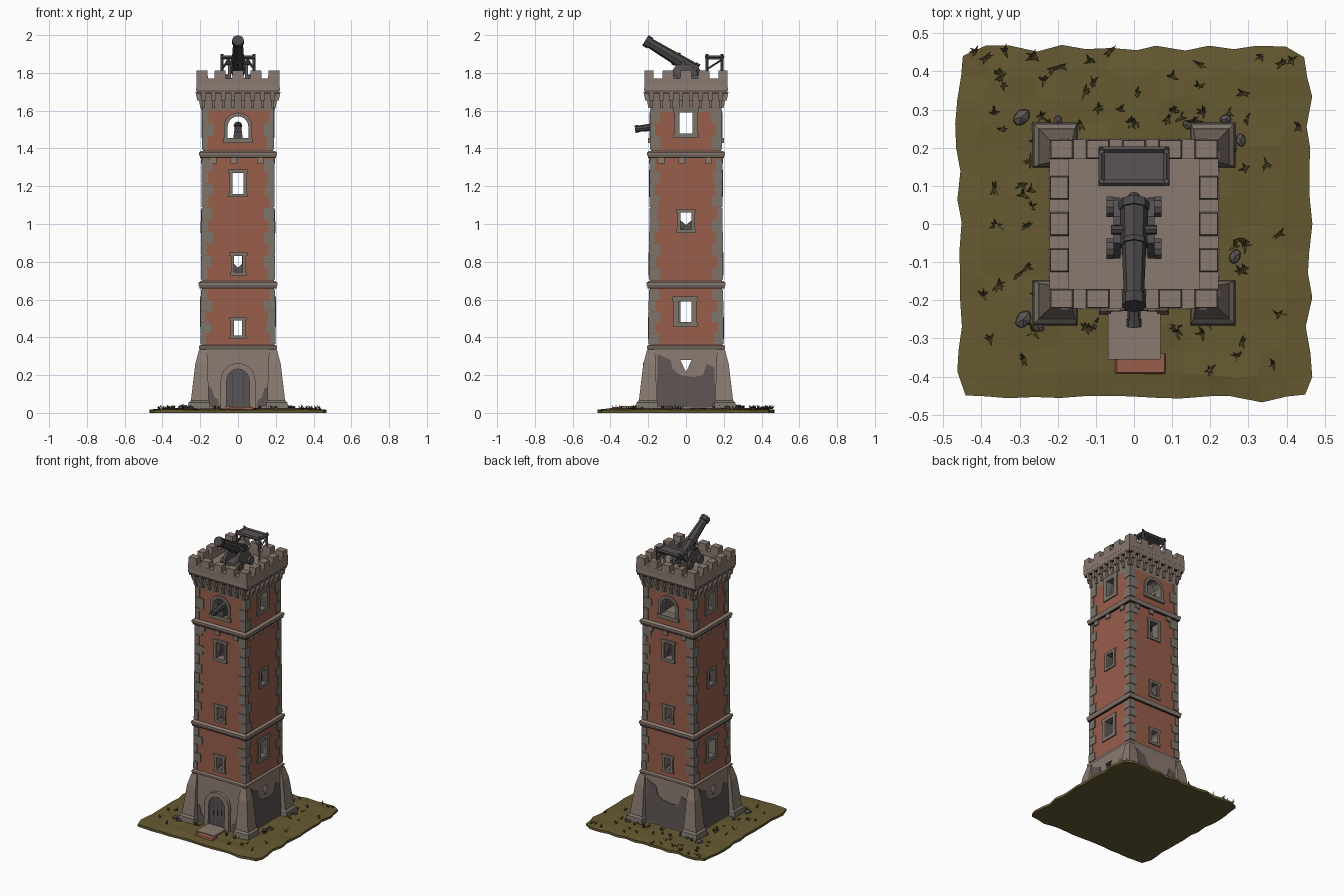
import bpy, bmesh, math, random
from mathutils import Vector, Matrix

random.seed(4)
if "Cube" in bpy.data.objects:
    bpy.data.objects.remove(bpy.data.objects["Cube"])


def material(name, code):
    rgb = [int(code[i:i + 2], 16) / 255 for i in (0, 2, 4)]
    lin = [c / 12.92 if c < 0.04 else ((c + 0.055) / 1.055) ** 2.4 for c in rgb]
    m = bpy.data.materials.new(name)
    m.use_nodes = True
    m.diffuse_color = (*lin, 1)
    m.node_tree.nodes["Principled BSDF"].inputs["Base Color"].default_value = (*lin, 1)
    return m


STONE = material("warm stone", "8A7A70")
WEATHERED = material("weathered stone", "7C746A")
PLASTER = material("red plaster", "985E4B")
GREY = material("dark grey plaster", "5E5553")
IRON = material("dark iron", "4A4646")
WOOD = material("grey wood", "585253")
INK = material("dark joint", "3A3431")
EARTH = material("olive ground", "665A32")
GRASS = material("dark grass", "453D20")

# Wall profile: height and half width
PROFILE = [(.02, .215), (.34, .202), (.345, .194), (1.6, .185), (1.7, .205)]


def half(z):
    z = min(max(z, PROFILE[0][0]), PROFILE[-1][0])
    for (z0, h0), (z1, h1) in zip(PROFILE, PROFILE[1:]):
        if z <= z1:
            return h0 + (h1 - h0) * (z - z0) / (z1 - z0)


def make(name, bm, *mats):
    bmesh.ops.recalc_face_normals(bm, faces=bm.faces)
    me = bpy.data.meshes.new(name)
    bm.to_mesh(me)
    bm.free()
    for m in mats:
        me.materials.append(m)
    ob = bpy.data.objects.new(name, me)
    bpy.context.collection.objects.link(ob)
    return ob


def loft(bm, rings, closed=False):
    """Join rings of four corners, each given as z, x0, x1, y0, y1."""
    loops = [[bm.verts.new(p) for p in ((a, c, z), (b, c, z), (b, d, z), (a, d, z))]
             for z, a, b, c, d in rings]
    pairs = list(zip(loops, loops[1:])) + ([(loops[-1], loops[0])] if closed else [])
    for lo, hi in pairs:
        for i in range(4):
            j = (i + 1) % 4
            bm.faces.new((lo[i], lo[j], hi[j], hi[i]))
    if not closed:
        bm.faces.new(loops[0])
        bm.faces.new(loops[-1])


def square(z, h):
    return (z, -h, h, -h, h)


def box(bm, x0, x1, y0, y1, z0, z1):
    loft(bm, [(z0, x0, x1, y0, y1), (z1, x0, x1, y0, y1)])


def prism(bm, pts, side, out, inn):
    """Extrude a wall-plane outline on side 0 front, 1 left, 2 back, 3 right."""
    rot = Matrix.Rotation(side * math.pi / 2, 3, 'Z')
    a, b = ([bm.verts.new(rot @ Vector((u, -half(z) - off, z))) for u, z in pts]
            for off in (out, inn))
    bm.faces.new(a)
    bm.faces.new(b)
    for i in range(len(pts)):
        j = (i + 1) % len(pts)
        bm.faces.new((a[i], a[j], b[j], b[i]))


def rect(u0, u1, z0, z1):
    return [(u0, z0), (u1, z0), (u1, z1), (u0, z1)]


def arch(r, z0, spring, n=10):
    arc = [(r * math.cos(math.pi * i / n), spring + r * math.sin(math.pi * i / n))
           for i in range(n + 1)]
    return [(r, z0)] + arc + [(-r, z0)]


def arch_ring(bm, side, r0, r1, z0, spring, out, inn):
    a, b = arch(r0, z0, spring), arch(r1, z0, spring)
    for i in range(len(a) - 1):
        prism(bm, [a[i], b[i], b[i + 1], a[i + 1]], side, out, inn)


def rod(bm, p, q, r0, r1=None, n=4):
    p, q = Vector(p), Vector(q)
    m = Matrix.Translation((p + q) / 2) @ (q - p).to_track_quat('Z', 'Y').to_matrix().to_4x4()
    bmesh.ops.create_cone(bm, cap_ends=True, segments=n, radius1=r0,
                          radius2=r0 if r1 is None else r1, depth=(q - p).length, matrix=m)


# Window openings by axis
FRONT = [(-.022, .022, .41, .49), (-.02, .025, .745, .83), (-.03, .03, 1.16, 1.27)]
SIDE = [(-.04, .03, .48, .59), (-.03, .03, .97, 1.06), (-.035, .035, 1.48, 1.59)]
HOLE = [(-.03, .28), (.03, .28), (0, .215)]

# Hollow tower walls with openings cut through
bm = bmesh.new()
loft(bm, [square(z, h) for z, h in PROFILE] + [square(1.7, .145), square(.02, .145)], closed=True)
walls = make("tower_walls", bm, PLASTER, STONE, GREY)
for name, shapes, side in (
        ("front_cutter", [rect(*w) for w in FRONT] + [arch(.055, 1.455, 1.515)], 0),
        ("side_cutter", [rect(*w) for w in SIDE] + [HOLE], 1)):
    bm = bmesh.new()
    for s in shapes:
        prism(bm, s, side, .1, -.6)
    cutter = make(name, bm)
    cutter.hide_render = True
    mod = walls.modifiers.new(name, 'BOOLEAN')
    mod.object, mod.solver = cutter, 'EXACT'
cut = bpy.data.meshes.new_from_object(walls.evaluated_get(bpy.context.evaluated_depsgraph_get()))
walls.modifiers.clear()
walls.data = cut
for name in ("front_cutter", "side_cutter"):
    bpy.data.objects.remove(bpy.data.objects[name])
for f in cut.polygons:
    c = f.center
    inside = max(abs(c.x), abs(c.y)) < half(c.z) - .015
    f.material_index = 2 if inside else 1 if c.z < .345 or c.z > 1.59 else 0

# Inner floors
bm = bmesh.new()
for z in (.34, .68, 1.37):
    loft(bm, [square(z - .01, .15), square(z + .01, .15)])
make("inner_floors", bm, WOOD)

# Window surrounds, with broken boards in the middle openings
bm, boards = bmesh.new(), bmesh.new()
for side in range(4):
    for u0, u1, z0, z1 in (SIDE if side % 2 else FRONT):
        b = .026 if u1 - u0 > .065 else .018
        for r in (rect(u0 - b, u0, z0, z1), rect(u1, u1 + b, z0, z1),
                  rect(u0 - b - .006, u1 + b + .006, z1, z1 + b),
                  rect(u0 - b - .004, u1 + b + .004, z0 - b, z0)):
            prism(bm, r, side, .008, -.05)
    u0, u1, z0, z1 = (SIDE if side % 2 else FRONT)[1]
    prism(boards, [(u0, z0), (u1, z0), (u1, z0 + .05)], side, -.03, -.04)
    if side % 2 == 0:
        arch_ring(bm, side, .055, .075, 1.455, 1.515, .008, -.05)
        prism(bm, rect(-.08, .08, 1.43, 1.455), side, .014, -.05)
make("window_surrounds", bm, WEATHERED)
make("broken_boards", boards, WOOD)

# Corner stones in alternating lengths
bm = bmesh.new()
for sx in (-1, 1):
    for sy in (-1, 1):
        for lo, hi in ((.365, .655), (.705, 1.345), (1.395, 1.61)):
            n = round((hi - lo) / .062)
            for i in range(n):
                z0, z1 = lo + (hi - lo) * i / n, lo + (hi - lo) * (i + 1) / n - .003
                lx, ly = (.058, .034) if i % 2 else (.034, .058)
                lx, ly = lx + random.uniform(-.008, .006), ly + random.uniform(-.008, .006)
                rings = []
                for z in (z0, z1):
                    h = half(min(z, 1.6)) + .005
                    xs, ys = sorted((sx * h, sx * (h - lx))), sorted((sy * h, sy * (h - ly)))
                    rings.append((z, *xs, *ys))
                loft(bm, rings)
make("corner_stones", bm, WEATHERED)

# String courses with dark joints and hanging stones
bm, joints = bmesh.new(), bmesh.new()
for z, t, h in ((.335, .025, .207), (.665, .033, .209), (1.355, .032, .206)):
    loft(bm, [square(z, h - .006), square(z + t * .4, h), square(z + t * .75, h), square(z + t, h - .012)])
    loft(joints, [square(z - .006, h - .005), square(z, h - .005)])
for side in range(4):
    for u in (-.15, -.04, .1):
        prism(bm, rect(u, u + .035, 1.32, 1.352), side, .01, -.02)
make("string_courses", bm, STONE)

# Buttresses and foot stones at the corners
bm, feet = bmesh.new(), bmesh.new()
for sx in (-1, 1):
    for sy in (-1, 1):
        def corner(z, outer, inner):
            return (z, *sorted((sx * outer, sx * inner)), *sorted((sy * outer, sy * inner)))
        loft(bm, [corner(.06, .25, .155), corner(.26, .226, .16), corner(.335, .206, .165)])
        loft(feet, [corner(.01, .268, .148), corner(.055, .262, .15), corner(.066, .25, .155)])
make("corner_buttresses", bm, STONE)
make("buttress_feet", feet, WEATHERED)

# Worn plaster patches on the base
bm = bmesh.new()
big = [(-.155, .03), (.155, .03), (.15, .24), (.11, .26), (.09, .2), (.04, .19), (-.03, .2),
       (-.07, .23), (-.08, .28), (-.15, .31)]
for side in (1, 2, 3):
    prism(bm, big, side, .004, -.004)
for s in (-1, 1):
    prism(bm, [(s * .155, .03), (s * .1, .03), (s * .105, .07), (s * .125, .08), (s * .14, .13),
               (s * .155, .14)], 0, .004, -.004)
make("base_patches", bm, GREY)

# Arched doorway and path
bm = bmesh.new()
arch_ring(bm, 0, .06, .092, .02, .172, .022, -.01)
make("door_arch", bm, STONE)
bm = bmesh.new()
prism(bm, arch(.061, .02, .172), 0, .008, -.01)
make("door", bm, WOOD)
bm = bmesh.new()
for u in (-.03, 0, .03):
    prism(bm, rect(u - .001, u + .001, .025, .215), 0, .0095, .007)
make("door_joints", bm, INK)
bm = bmesh.new()
box(bm, -.068, .07, -.355, -.2, .015, .036)
make("door_step", bm, STONE)
bm = bmesh.new()
loft(bm, [(.01, -.055, .085, -.395, -.34), (.031, -.045, .08, -.39, -.34)])
make("path_tile", bm, PLASTER)

# Brackets, parapet and battlements
bm = bmesh.new()
for side in range(4):
    for i in range(8):
        u = -.182 + i * .052
        prism(bm, rect(u - .011, u + .011, 1.655, 1.7), side, .02, -.02)
        prism(bm, rect(u - .008, u + .008, 1.615, 1.655), side, .011, -.02)
make("brackets", bm, STONE)
loft(joints, [square(1.69, .217), square(1.697, .217)])
make("dark_joints", joints, INK)
bm = bmesh.new()
loft(bm, [square(1.697, .216), square(1.71, .222), square(1.735, .22)])
make("roof_deck", bm, STONE)
bm = bmesh.new()
H, T = .221, .05
for s in (-1, 1):
    y0, y1 = sorted((s * H, s * (H - T)))
    box(bm, -H, H, y0, y1, 1.73, 1.77)
    box(bm, y0, y1, -H + T, H - T, 1.73, 1.77)
    for i in range(5):
        u = -.19 + i * .095
        loft(bm, [(1.768, u - .031, u + .031, y0, y1), (1.812, u - .028, u + .028, y0 + .002, y1 - .002)])
        if 0 < i < 4:
            loft(bm, [(1.768, y0, y1, u - .031, u + .031), (1.812, y0 + .002, y1 - .002, u - .028, u + .028)])
make("battlements", bm, STONE)

# Great gun on its carriage
bm = bmesh.new()
breech, muzzle = Vector((0, .05, 1.812)), Vector((0, -.215, 1.9725))
def along(t):
    return breech.lerp(muzzle, t)
rod(bm, along(0), along(1), .037, .025, 8)
for t0, t1, r in ((-.02, .06, .041), (.36, .41, .037), (.9, 1, .032)):
    rod(bm, along(t0), along(t1), r, r, 8)
rod(bm, along(-.1), along(0), .014, .022, 8)
rod(bm, (-.06, -.015, 1.852), (.06, -.015, 1.852), .013, n=8)
make("gun_barrel", bm, IRON)
bm = bmesh.new()
for s in (-1, 1):
    x0, x1 = sorted((s * .036, s * .054))
    loft(bm, [(1.752, x0, x1, -.09, .07), (1.8, x0, x1, -.08, .06), (1.845, x0, x1, -.05, .02)])
    for y in (-.065, .045):
        rod(bm, (s * .054, y, 1.763), (s * .072, y, 1.763), .028, n=10)
box(bm, -.045, .045, -.08, .06, 1.752, 1.772)
make("gun_carriage", bm, WOOD)

# Small gun in the arched window
bm = bmesh.new()
rod(bm, (0, -.12, 1.52), (0, -.262, 1.503), .023, .016, 8)
rod(bm, (0, -.25, 1.5045), (0, -.27, 1.502), .02, n=8)
loft(bm, [(1.455, -.025, .025, -.19, -.13), (1.505, -.018, .018, -.18, -.14)])
make("window_gun", bm, IRON)

# Roof shelter over the hatch
bm = bmesh.new()
for x in (-.085, .085):
    for y in (.112, .19):
        rod(bm, (x, y, 1.73), (x, y, 1.9), .008)
        rod(bm, (x, y, 1.82), (x * .55, y, 1.875), .006)
    rod(bm, (x, .1, 1.885), (x, .2, 1.885), .008)
    rod(bm, (x, .112, 1.82), (x, .19, 1.87), .005)
for y in (.108, .195):
    rod(bm, (-.092, y, 1.885), (.092, y, 1.885), .008)
box(bm, -.086, .086, .108, .195, 1.872, 1.882)
make("roof_shelter", bm, WOOD)

# Uneven ground slab
bm = bmesh.new()
bmesh.ops.create_grid(bm, x_segments=14, y_segments=14, size=.46)
for v in bm.verts:
    edge = v.is_boundary
    v.co.x += random.uniform(-.01, .01)
    v.co.y += random.uniform(-.01, .01)
    if abs(v.co.x) > .43 and abs(v.co.y) > .43:
        v.co *= .96
    v.co.z = random.uniform(.014, .018) if edge else random.uniform(.018, .026)
skirt = bmesh.ops.extrude_face_region(bm, geom=bm.faces[:])["geom"]
for v in (g for g in skirt if isinstance(g, bmesh.types.BMVert)):
    v.co.z = 0
make("ground", bm, EARTH)

# Grass tufts around the tower and along the ground edge
bm = bmesh.new()
for i in range(95):
    r = random.uniform(.25, .31) if i < 55 else random.uniform(.34, .465)
    t = random.uniform(-r, r)
    x, y = random.choice(((t, r), (t, r), (r, t), (-r, t), (t, -r)))
    if abs(x) < .1 and y < 0:
        continue
    for j in range(5):
        a = random.uniform(0, math.tau)
        d, w = Vector((math.cos(a), math.sin(a), 0)), Vector((-math.sin(a), math.cos(a), 0)) * .005
        p = Vector((x, y, .02))
        bm.faces.new([bm.verts.new(q) for q in
                      (p - w, p + w, p + d * random.uniform(.012, .024) + Vector((0, 0, random.uniform(.008, .025))))])
make("grass_tufts", bm, GRASS)

# Fallen stones
bm = bmesh.new()
for x, y, r in ((-.295, .28, .026), (-.29, -.25, .026), (.265, -.085, .02), (-.25, -.27, .016),
                (.28, .22, .018), (.24, .275, .016), (-.2, .27, .015), (.14, .26, .014)):
    m = Matrix.Translation((x, y, .025)) @ Matrix.Rotation(x * 40, 4, 'Z') @ Matrix.Diagonal((1.1, .8, .8, 1))
    bmesh.ops.create_icosphere(bm, subdivisions=1, radius=r, matrix=m)
make("fallen_stones", bm, GREY)
